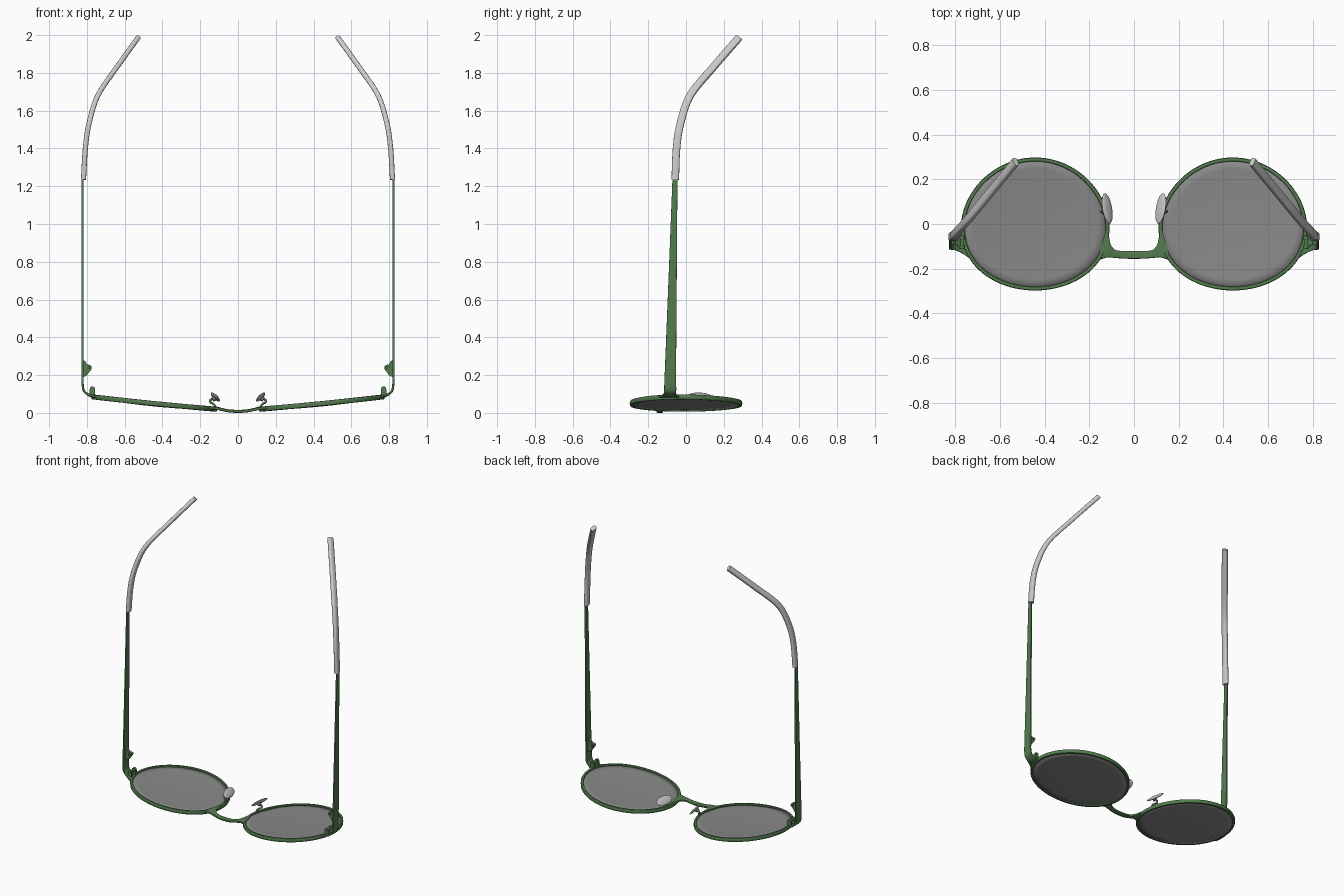
import bpy, bmesh, math
from mathutils import Vector as V, Matrix

if "Cube" in bpy.data.objects:
    bpy.data.objects.remove(bpy.data.objects["Cube"])


def material(name, rgb):
    m = bpy.data.materials.new(name)
    m.diffuse_color = (*rgb, 1)
    m.use_nodes = True
    m.node_tree.nodes["Principled BSDF"].inputs["Base Color"].default_value = m.diffuse_color
    return m


GREEN = material("green_metal", (0.09, 0.20, 0.08))
TINT = material("tinted_lens", (0.25, 0.25, 0.25))


def finish(name, bm, mat=None, mirror=True, angle=40):
    bmesh.ops.recalc_face_normals(bm, faces=bm.faces)
    me = bpy.data.meshes.new(name)
    bm.to_mesh(me)
    bm.free()
    ob = bpy.data.objects.new(name, me)
    bpy.context.collection.objects.link(ob)
    if mat:
        me.materials.append(mat)
    bpy.ops.object.select_all(action='DESELECT')
    ob.select_set(True)
    bpy.context.view_layer.objects.active = ob
    bpy.ops.object.shade_smooth_by_angle(angle=math.radians(angle))
    if mirror:
        ob.modifiers.new("mirror", 'MIRROR').use_mirror_merge = False
    return ob


def smooth(rows, n=6):
    """Catmull-Rom interpolation of rows of numbers."""
    rows = [V(r) for r in rows]
    out = []
    for i in range(len(rows) - 1):
        b, c = rows[i], rows[i + 1]
        a = rows[i - 1] if i else b * 2 - c
        d = rows[i + 2] if i + 2 < len(rows) else c * 2 - b
        for k in range(n):
            t = k / n
            out.append(0.5 * (2 * b + (c - a) * t + (2 * a - 5 * b + 4 * c - d) * t * t
                              + (3 * b - a - 3 * c + d) * t ** 3))
    return out + [rows[-1]]


def section(n=16, power=0.45):
    """Rounded unit rectangle."""
    f = lambda v: math.copysign(abs(v) ** power, v)
    return [(f(math.cos(2 * math.pi * i / n)), f(math.sin(2 * math.pi * i / n))) for i in range(n)]


def loft(bm, rings, closed=False):
    vs = [[bm.verts.new(p) for p in r] for r in rings]
    m = len(rings[0])
    for i in range(len(vs) if closed else len(vs) - 1):
        a, b = vs[i], vs[(i + 1) % len(vs)]
        for j in range(m):
            bm.faces.new((a[j], a[(j + 1) % m], b[(j + 1) % m], b[j]))
    if not closed:
        bm.faces.new(vs[0])
        bm.faces.new(vs[-1])


def ribbon(name, edges, th, mat, mirror=True, power=0.45):
    """Bar swept between pairs of edge points, with thickness th."""
    mids = [(a + b) / 2 for a, b in edges]
    rings = []
    for i, (lo, hi) in enumerate(edges):
        t = mids[min(i + 1, len(mids) - 1)] - mids[max(i - 1, 0)]
        e = (hi - lo) / 2
        n = t.cross(e).normalized() * th / 2
        rings.append([mids[i] + e * x + n * y for x, y in section(16, power)])
    bm = bmesh.new()
    loft(bm, rings)
    return finish(name, bm, mat, mirror)


def strip(rows):
    """(x_low, x_high, z, y_low, y_high) rows to edge pairs."""
    return [(V((r[0], r[3], r[2])), V((r[1], r[4], r[2]))) for r in rows]


def tube_edges(path, width):
    """Edge pairs across a path, kept perpendicular to it and near the y axis."""
    out = []
    for i, p in enumerate(path):
        t = (path[min(i + 1, len(path) - 1)] - path[max(i - 1, 0)]).normalized()
        y = V((0, 1, 0))
        e = (y - t * t.dot(y)).normalized() * width / 2
        out.append((p - e, p + e))
    return out


def slab(name, profile, y0, y1, mat):
    """xz profile extruded along y."""
    bm = bmesh.new()
    loft(bm, [[V((x, y, z)) for x, z in profile] for y in (y0, y1)])
    return finish(name, bm, mat)


# lens curvature and outline
CX, RX, RY, SEG = 0.443, 0.324, 0.289, 96


def bowl(x, y):
    return 0.018 + 0.113 * (x * x + y * y)


def outline(a, s=1.0, off=0.0):
    x = CX + (RX * s + off) * math.cos(a)
    y = (RY * s + off) * math.sin(a) - 0.02 * s * math.cos(a) ** 2
    return x, y


angles = [2 * math.pi * i / SEG for i in range(SEG)]

# lenses
bm = bmesh.new()
c = bm.verts.new((CX, 0, bowl(CX, 0)))
prev = None
for k in range(1, 8):
    ring = []
    for a in angles:
        x, y = outline(a, k / 7)
        ring.append(bm.verts.new((x, y, bowl(x, y))))
    for j in range(SEG):
        q = (j + 1) % SEG
        bm.faces.new((prev[j], ring[j], ring[q], prev[q]) if prev else (c, ring[j], ring[q]))
    prev = ring
lens = finish("lens", bm, TINT)
sol = lens.modifiers.new("thickness", 'SOLIDIFY')
sol.thickness, sol.offset = 0.012, 0

# rims
bm = bmesh.new()
rings = []
for a in angles:
    z = bowl(*outline(a))
    rings.append([V((*outline(a, 1, u * 0.009), z + v * 0.013)) for u, v in section(12)])
loft(bm, rings, True)
finish("rim", bm, GREEN)

# bridge
half = [(0, 0, .008, -.156, -.121), (.05, .05, .011, -.155, -.121), (.085, .085, .018, -.152, -.115),
        (.118, .104, .024, -.150, -.092), (.140, .112, .026, -.156, -.055), (.166, .122, .026, -.166, -.015)]
left = [(-r[0], -r[1], *r[2:]) for r in reversed(half[1:])]
ribbon("bridge", strip(smooth(left + half)), 0.016, GREEN, mirror=False)

# end pieces bending into the temples
arm = [(.728, .772, .086, -.160, -.025), (.765, .782, .089, -.135, -.042), (.797, .799, .100, -.119, -.052),
       (.817, .817, .120, -.116, -.053), (.823, .823, .155, -.115, -.053)]
end = smooth(arm) + [V((.823, .823, z, -.115 + .044 * k, -.053 + .008 * k))
                     for z, k in ((.35, .18), (.8, .59), (1.26, 1))]
ribbon("temple", strip(end), 0.012, GREEN, power=0.3)

# temple tips
tip = smooth([(.818, -.057, 1.235), (.808, -.050, 1.40), (.789, -.030, 1.53),
              (.742, .022, 1.68), (.645, .140, 1.825), (.530, .279, 1.985)])
ribbon("temple_tip", tube_edges(tip, 0.040), 0.027, None, power=0.55)

# hinges: knuckle on the temple, forked knuckle on the rim
slab("temple_hinge", [(.820, .190), (.802, .196), (.788, .215), (.776, .230), (.775, .246),
                      (.785, .254), (.800, .258), (.808, .274), (.820, .280)], -.093, -.071, GREEN)
fork = [(.785, .085), (.757, .080)] + [
    (.771 - .014 * math.cos(math.pi * i / 8), .126 + .014 * math.sin(math.pi * i / 8)) for i in range(9)]
for y in (-.110, -.069):
    slab("rim_hinge", fork, y, y + .016, GREEN)

# hinge screws
for x, z, length in ((.785, .240, .040), (.771, .126, .062)):
    bm = bmesh.new()
    bmesh.ops.create_cone(bm, cap_ends=True, segments=16, radius1=.008, radius2=.008, depth=length,
                          matrix=Matrix.Translation((x, -.082, z)) @ Matrix.Rotation(math.pi / 2, 4, 'X'))
    finish("hinge_screw", bm, GREEN)

# nose pads
length_dir = V((.17, 1, 0)).normalized()
normal = V((-.75, 0, .66))
normal = (normal - length_dir * normal.dot(length_dir)).normalized()
width_dir = length_dir.cross(normal)
rot = Matrix((width_dir, length_dir, normal)).transposed().to_4x4()
centre = V((.120, .070, .084))
bm = bmesh.new()
bmesh.ops.create_uvsphere(bm, u_segments=32, v_segments=16, radius=1,
                          matrix=Matrix.Translation(centre) @ rot @ Matrix.Diagonal((.031, .069, .009, 1)))
finish("nose_pad", bm, angle=60)

# pad mounts and wire arms
bm = bmesh.new()
bmesh.ops.create_cone(bm, cap_ends=True, segments=20, radius1=.012, radius2=.015, depth=.018,
                      matrix=Matrix.Translation(centre - normal * .014 - length_dir * .012) @ rot)
finish("pad_mount", bm, GREEN)
wire = smooth([(.122, .030, .022), (.124, .036, .040), (.134, .047, .050),
               (.146, .056, .056), (.146, .058, .068), (.136, .058, .074)])
ribbon("pad_arm", tube_edges(wire, 0.011), 0.011, GREEN, power=1)
